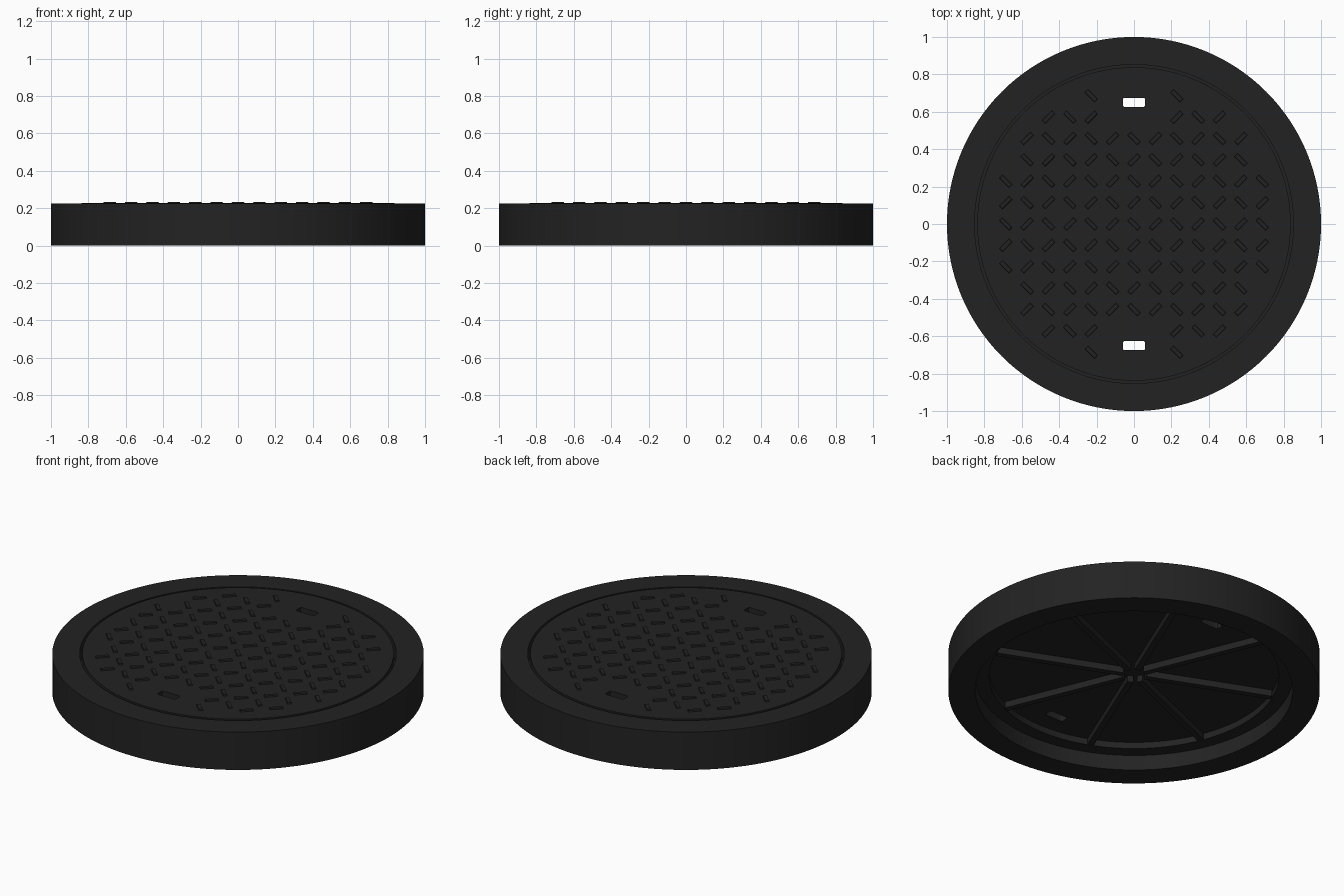
import bpy, bmesh, math
from mathutils import Matrix

if "Cube" in bpy.data.objects:
    bpy.data.objects.remove(bpy.data.objects["Cube"])

SEGMENTS = 128
PLATE_TOP = 0.2265
PLATE_BOTTOM = 0.128
RIB_BOTTOM = 0.09

iron = bpy.data.materials.new("black cast iron")
iron.use_nodes = True
iron.diffuse_color = (0.0165, 0.0165, 0.0165, 1)
iron.node_tree.nodes["Principled BSDF"].inputs["Base Color"].default_value = iron.diffuse_color


def make_object(name, bm):
    bmesh.ops.recalc_face_normals(bm, faces=bm.faces)
    mesh = bpy.data.meshes.new(name)
    bm.to_mesh(mesh)
    bm.free()
    mesh.materials.append(iron)
    obj = bpy.data.objects.new(name, mesh)
    bpy.context.collection.objects.link(obj)
    return obj


def smooth(obj):
    bpy.ops.object.select_all(action='DESELECT')
    obj.select_set(True)
    bpy.context.view_layer.objects.active = obj
    bpy.ops.object.shade_smooth_by_angle(angle=math.radians(30))


def lathe_ring(name, profile):
    """Spin a closed (radius, height) profile around z."""
    bm = bmesh.new()
    verts = [bm.verts.new((r, 0, z)) for r, z in profile]
    edges = [bm.edges.new((a, b)) for a, b in zip(verts, verts[1:] + verts[:1])]
    bmesh.ops.spin(bm, geom=verts + edges, cent=(0, 0, 0), axis=(0, 0, 1),
                   angle=math.tau, steps=SEGMENTS, use_merge=True)
    bmesh.ops.remove_doubles(bm, verts=bm.verts, dist=1e-5)
    return make_object(name, bm)


def add_box(bm, size, matrix, taper=0):
    """Add a box to bm; taper draws its top in on every side."""
    verts = bmesh.ops.create_cube(bm, size=1)["verts"]
    for v in verts:
        inset = 2 * taper if v.co.z > 0 else 0
        v.co.x *= size[0] - inset
        v.co.y *= size[1] - inset
        v.co.z *= size[2]
    bmesh.ops.transform(bm, matrix=matrix, verts=verts)


# Outer frame with the seat that carries the cover
frame = lathe_ring("frame", [(1, 0), (1, 0.2246), (0.852, 0.2246), (0.852, 0.13),
                             (0.78, 0.13), (0.78, RIB_BOTTOM), (0.855, RIB_BOTTOM),
                             (0.855, 0)])
smooth(frame)

# Round cover plate
bm = bmesh.new()
bmesh.ops.create_cone(bm, cap_ends=True, segments=SEGMENTS, radius1=0.838, radius2=0.838,
                      depth=PLATE_TOP - PLATE_BOTTOM,
                      matrix=Matrix.Translation((0, 0, (PLATE_TOP + PLATE_BOTTOM) / 2)))
cover = make_object("cover_plate", bm)

# Two lifting slots with rounded corners, cut through the plate
bm = bmesh.new()
for side in (-1, 1):
    add_box(bm, (0.12, 0.05, 0.3), Matrix.Translation((0, side * 0.65, 0.18)))
upright = [e for e in bm.edges if abs(e.verts[0].co.z - e.verts[1].co.z) > 0.1]
bmesh.ops.bevel(bm, geom=upright, offset=0.012, segments=3, profile=0.5, affect='EDGES')
cutter = make_object("slot_cutter", bm)
cutter.hide_render = True
cut = cover.modifiers.new("lifting_slots", 'BOOLEAN')
cut.operation = 'DIFFERENCE'
cut.solver = 'EXACT'
cut.object = cutter
bpy.context.view_layer.objects.active = cover
bpy.ops.object.modifier_apply(modifier=cut.name)
bpy.data.objects.remove(cutter)
smooth(cover)

# Raised tread bars in a checkerboard of diagonals
PITCH = 0.1143
bm = bmesh.new()
for i in range(-6, 7):
    for j in range(-6, 7):
        near_slot = abs(i) <= 1 and abs(j) >= 5
        if near_slot or math.hypot(i, j) * PITCH > 0.75:
            continue
        turn = math.radians(-45 if (i + j) % 2 == 0 else 45)
        place = Matrix.Translation((i * PITCH, j * PITCH, PLATE_TOP + 0.002))
        add_box(bm, (0.076, 0.026, 0.01), place @ Matrix.Rotation(turn, 4, 'Z'), 0.003)
make_object("tread_bars", bm)

# Eight stiffening ribs under the plate
bm = bmesh.new()
INNER, OUTER = 0.065, 0.775
for k in range(8):
    spin = Matrix.Rotation(math.radians(22.5 + 45 * k), 4, 'Z')
    centre = Matrix.Translation(((INNER + OUTER) / 2, 0, RIB_BOTTOM + 0.02))
    add_box(bm, (OUTER - INNER, 0.034, 0.04), spin @ centre)
make_object("underside_ribs", bm)
